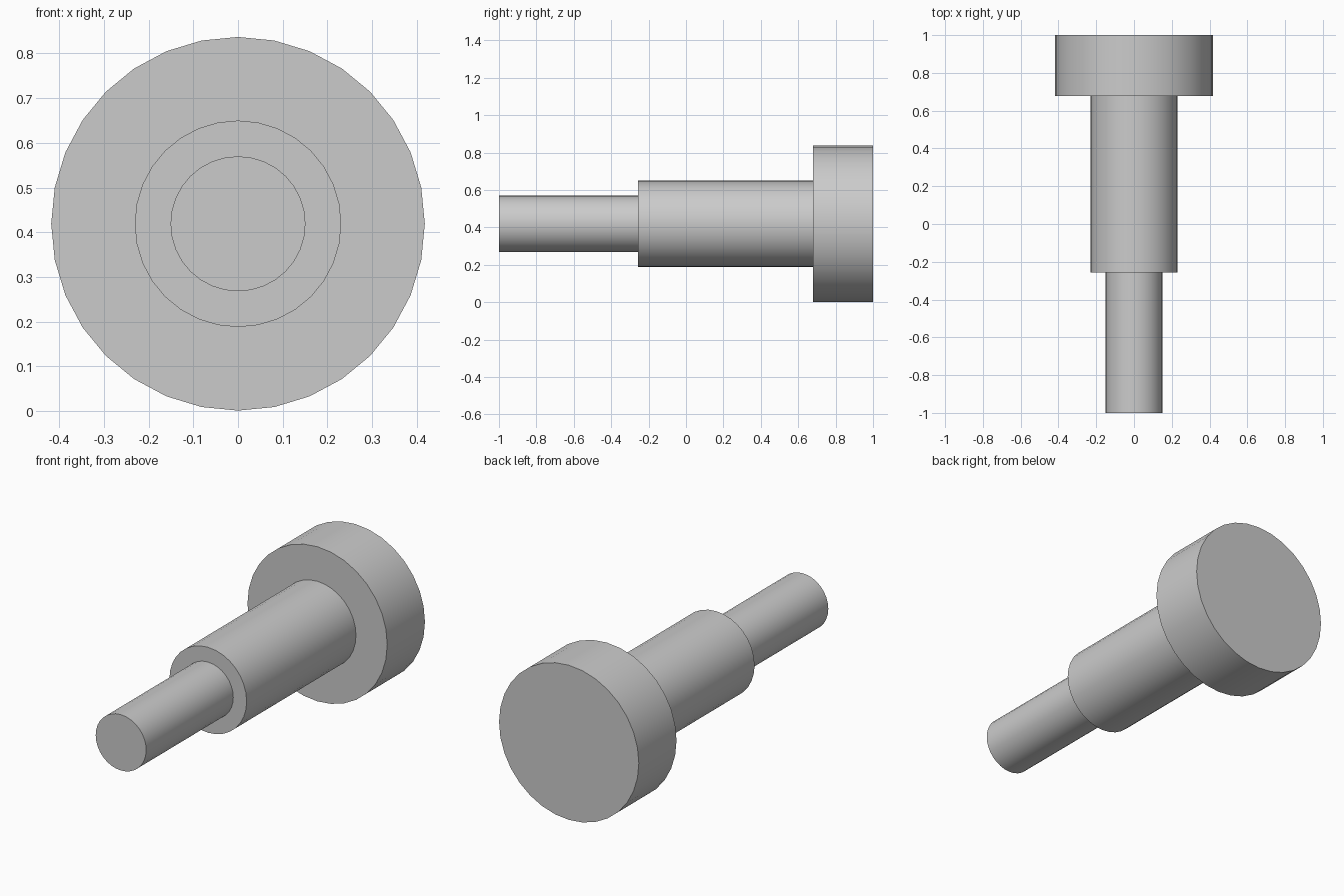
import bpy
import math

cube = bpy.data.objects.get("Cube")
if cube:
    bpy.data.objects.remove(cube, do_unlink=True)

AXIS_HEIGHT = 0.419

grey = bpy.data.materials.new("plain_grey")
grey.use_nodes = True
colour = (0.6, 0.6, 0.6, 1)
grey.diffuse_color = colour
grey.node_tree.nodes["Principled BSDF"].inputs["Base Color"].default_value = colour


def cylinder(name, radius, front, back):
    """Cylinder lying along y, between two y positions."""
    bpy.ops.mesh.primitive_cylinder_add(
        vertices=32, radius=radius, depth=back - front,
        location=(0, (front + back) / 2, AXIS_HEIGHT),
        rotation=(math.pi / 2, 0, 0))
    part = bpy.context.object
    part.name = name
    part.data.materials.append(grey)
    bpy.ops.object.shade_smooth_by_angle(angle=math.radians(30))


# Stepped pin: narrow tip, thicker shaft, wide head
cylinder("tip", 0.151, -1.0, -0.256)
cylinder("shaft", 0.231, -0.256, 0.678)
cylinder("head", 0.418, 0.678, 1.0)
